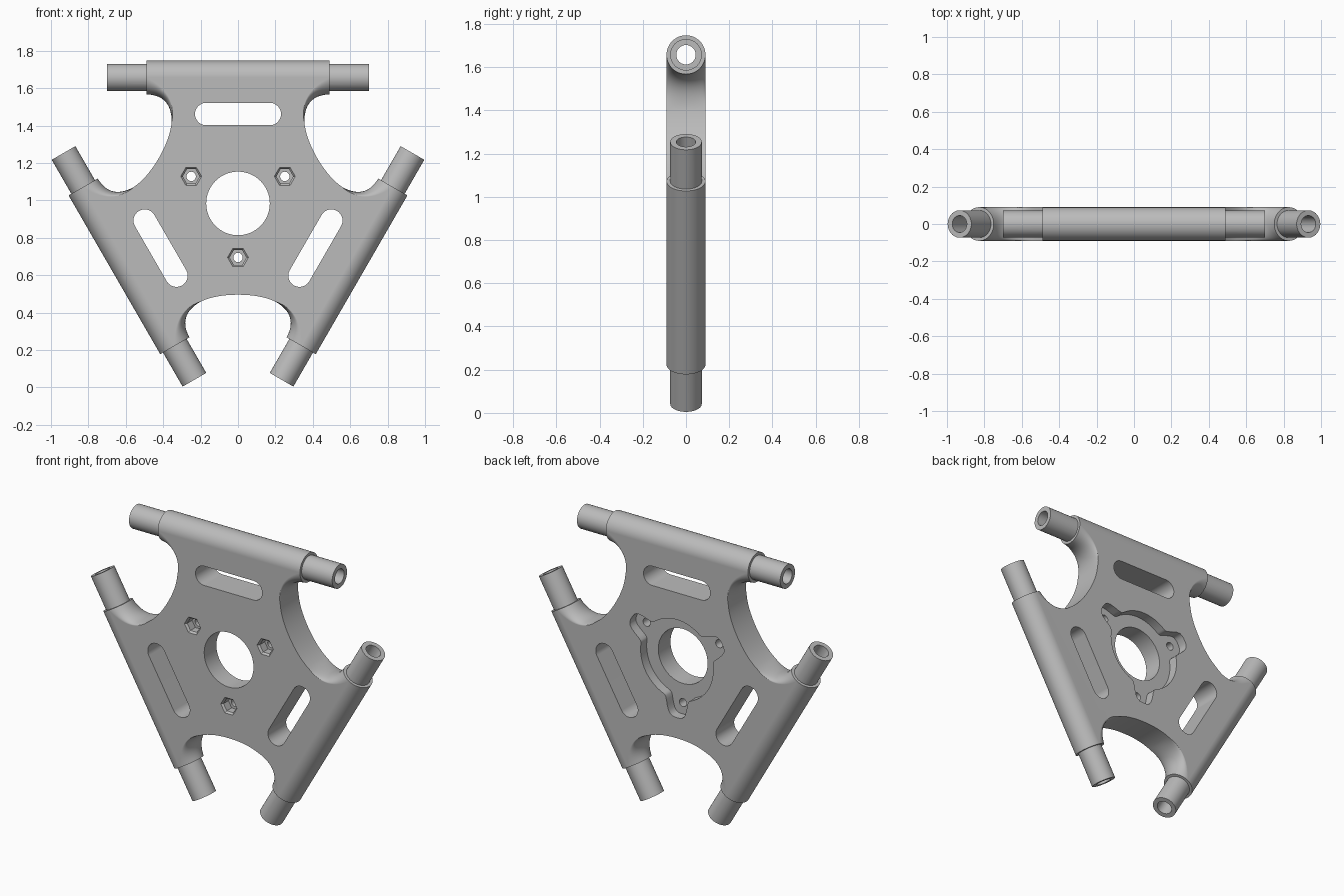
import bpy, bmesh, math

if "Cube" in bpy.data.objects:
    bpy.data.objects.remove(bpy.data.objects["Cube"])

CZ = 0.984              # height of the hub centre
R, R_TUBE, R_BORE = 0.09, 0.073, 0.045
AXIS = 0.673            # hub centre to tube axis
HALF_SLEEVE, HALF_TUBE = 0.49, 0.70
TURNS = [math.radians(120 * k) for k in range(3)]

grey = bpy.data.materials.new("grey metal")
grey.diffuse_color = (0.5, 0.5, 0.5, 1)
grey.use_nodes = True
grey.node_tree.nodes["Principled BSDF"].inputs["Base Color"].default_value = grey.diffuse_color


def turn(p, a):
    c, s = math.cos(a), math.sin(a)
    return (p[0] * c - p[1] * s, p[0] * s + p[1] * c)


def loft(name, rings):
    """Closed solid from (y, outline) rings; outlines are (x, z) about the hub."""
    bm = bmesh.new()
    loops = [[bm.verts.new((x, y, z + CZ)) for x, z in pts] for y, pts in rings]
    for a, b in zip(loops, loops[1:]):
        for i in range(len(a)):
            j = (i + 1) % len(a)
            bm.faces.new((a[i], a[j], b[j], b[i]))
    bm.faces.new(loops[0])
    bm.faces.new(loops[-1])
    bmesh.ops.remove_doubles(bm, verts=bm.verts, dist=1e-5)
    bmesh.ops.recalc_face_normals(bm, faces=bm.faces)
    me = bpy.data.meshes.new(name)
    bm.to_mesh(me)
    bm.free()
    me.materials.append(grey)
    ob = bpy.data.objects.new(name, me)
    bpy.context.collection.objects.link(ob)
    return ob


def circle(r, n, cx=0, cz=0):
    return [(cx + r * math.cos(2 * math.pi * i / n), cz + r * math.sin(2 * math.pi * i / n))
            for i in range(n)]


def rod(name, r, half, a):
    bpy.ops.mesh.primitive_cylinder_add(vertices=48, radius=r, depth=2 * half)
    ob = bpy.context.object
    ob.name = name
    x, z = turn((0, AXIS), a)
    ob.location = (x, 0, z + CZ)
    ob.rotation_euler = (0, math.pi / 2 - a, 0)
    ob.data.materials.append(grey)
    return ob


def combine(ob, other, op):
    other.hide_render = True
    m = ob.modifiers.new("bool", 'BOOLEAN')
    m.operation, m.solver, m.object = op, 'EXACT', other
    bpy.context.view_layer.objects.active = ob
    bpy.ops.object.modifier_apply(modifier=m.name)
    bpy.data.objects.remove(other, do_unlink=True)


def bezier(p, q, r, n):
    return [tuple((1 - t) ** 2 * a + 2 * t * (1 - t) * b + t * t * c for a, b, c in zip(p, q, r))
            for t in (i / n for i in range(n + 1))]


def outline(h):
    """Frame outline where the sleeve half-thickness is h."""
    f = 1 - h / R
    u, t = (math.cos(math.pi / 6), -0.5), (0.5, math.cos(math.pi / 6))
    arm = lambda d, s: (d * u[0] + s * t[0], d * u[1] + s * t[1])
    join = (0.2, 0.459 - CZ)
    half = bezier((0, 0.496 - CZ), (0.12, 0.496 - CZ), join, 10)[:-1]
    half += bezier(join, (0.325 + 0.025 * f, 0.387 + 0.023 * f - CZ), arm(AXIS - h, -HALF_SLEEVE), 14)
    notch = [(-x, z) for x, z in half[:0:-1]] + half
    part = notch + [arm(AXIS + h, -HALF_SLEEVE), arm(AXIS + h, HALF_SLEEVE)]
    return [turn(p, a) for a in TURNS for p in part]


# Plate and rounded sleeves as one lofted body
N = 24
angles = [-math.pi / 2 + math.pi * i / N for i in range(N + 1)]
frame = loft("frame", [(R * math.sin(a), outline(R * max(math.cos(a), 0))) for a in angles])

# Stub tubes, bored right through
for a in TURNS:
    combine(frame, rod("tube", R_TUBE, HALF_TUBE, a), 'UNION')
for a in TURNS:
    combine(frame, rod("bore", R_BORE, 0.8, a), 'DIFFERENCE')

# Lobed pocket in the back
pocket = []
for i in range(144):
    th = 2 * math.pi * i / 144
    d = min(abs(math.remainder(th - math.radians(b), 2 * math.pi)) for b in (30, 150, 270))
    r = 0.25 + 0.11 * math.exp(-(d / 0.24) ** 4)
    pocket.append((r * math.cos(th), r * math.sin(th)))
combine(frame, loft("pocket", [(0.03, pocket), (0.2, pocket)]), 'DIFFERENCE')

# Hub hole
hub = circle(0.17, 64)
combine(frame, loft("hub_hole", [(-0.2, hub), (0.2, hub)]), 'DIFFERENCE')

for a in TURNS:
    # Long slot beside each sleeve
    slot = [(s * 0.17 + 0.06 * math.cos(b), 0.478 + 0.06 * math.sin(b))
            for s, o in ((1, -math.pi / 2), (-1, math.pi / 2))
            for b in (o + math.pi * i / 16 for i in range(17))]
    slot = [turn(p, a) for p in slot]
    combine(frame, loft("slot", [(-0.2, slot), (0.2, slot)]), 'DIFFERENCE')
    # Hexagonal nut seat and bolt hole
    x, z = turn((0, -0.289), a)
    combine(frame, loft("nut_seat", [(-0.11, circle(0.056, 6, x, z)), (-0.09, circle(0.056, 6, x, z)),
                                     (-0.078, circle(0.045, 6, x, z)), (-0.03, circle(0.045, 6, x, z))]),
            'DIFFERENCE')
    bolt = circle(0.025, 24, x, z)
    combine(frame, loft("bolt_hole", [(-0.2, bolt), (0.2, bolt)]), 'DIFFERENCE')

# Smooth shading with sharp edges kept
bpy.ops.object.select_all(action='DESELECT')
frame.select_set(True)
bpy.context.view_layer.objects.active = frame
bpy.ops.object.shade_smooth_by_angle(angle=math.radians(30))
wn = frame.modifiers.new("weighted", 'WEIGHTED_NORMAL')
wn.keep_sharp = True
